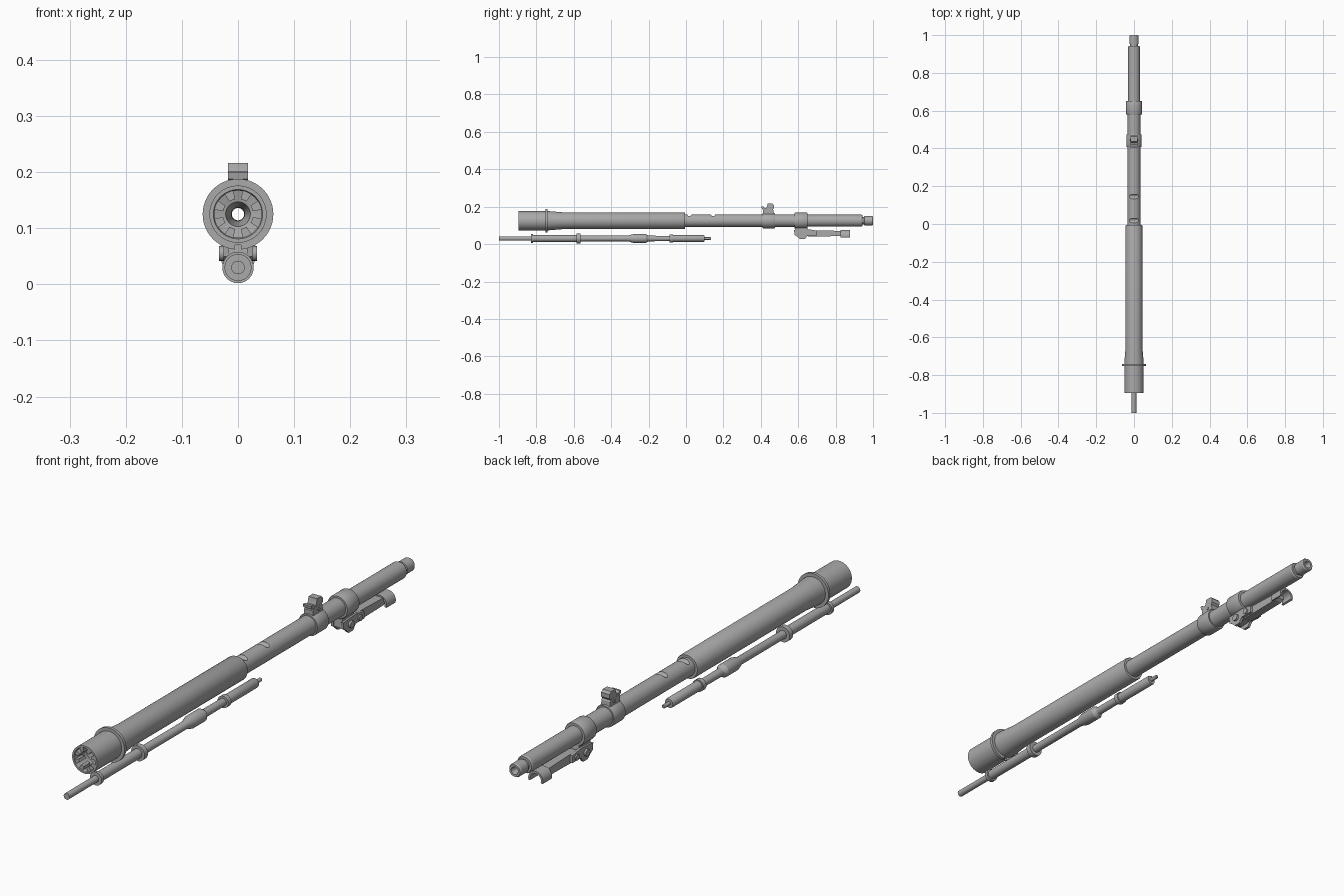
import bpy, bmesh, math
from mathutils import Vector

if "Cube" in bpy.data.objects:
    bpy.data.objects.remove(bpy.data.objects["Cube"])

steel = bpy.data.materials.new("grey steel")
steel.use_nodes = True
GREY = (0.4, 0.4, 0.4, 1)
steel.diffuse_color = GREY
steel.node_tree.nodes["Principled BSDF"].inputs["Base Color"].default_value = GREY

AXIS = 0.125   # height of the barrel axis
ROD = 0.03     # height of the rod axis


def finish(name, bm):
    bmesh.ops.remove_doubles(bm, verts=bm.verts, dist=1e-5)
    bmesh.ops.recalc_face_normals(bm, faces=bm.faces)
    me = bpy.data.meshes.new(name)
    bm.to_mesh(me)
    bm.free()
    ob = bpy.data.objects.new(name, me)
    bpy.context.collection.objects.link(ob)
    me.materials.append(steel)
    return ob


def lathe(name, profile, z, closed=False, seg=48):
    """Revolve (y, radius) points round a line along y at height z."""
    bm = bmesh.new()
    rings = []
    for y, r in profile:
        angles = [2 * math.pi * i / seg for i in range(seg)]
        rings.append([bm.verts.new((r * math.sin(a), y, z + r * math.cos(a))) for a in angles])
    pairs = list(zip(rings, rings[1:]))
    if closed:
        pairs.append((rings[-1], rings[0]))
    for a, b in pairs:
        for i in range(seg):
            j = (i + 1) % seg
            bm.faces.new((a[i], a[j], b[j], b[i]))
    return finish(name, bm)


def prism(name, points, half, x=0):
    """Extrude a (y, z) outline across x."""
    bm = bmesh.new()
    face = bm.faces.new([bm.verts.new((x - half, y, z)) for y, z in points])
    new = bmesh.ops.extrude_face_region(bm, geom=[face])["geom"]
    verts = [v for v in new if isinstance(v, bmesh.types.BMVert)]
    bmesh.ops.translate(bm, verts=verts, vec=Vector((2 * half, 0, 0)))
    return finish(name, bm)


def disc(y, z, r, n=20):
    return [(y + r * math.cos(2 * math.pi * i / n), z + r * math.sin(2 * math.pi * i / n))
            for i in range(n)]


def rect(y0, y1, z0, z1):
    return [(y0, z0), (y1, z0), (y1, z1), (y0, z1)]


def cut(ob, cutter):
    mod = ob.modifiers.new("cut", "BOOLEAN")
    mod.operation, mod.solver, mod.object = "DIFFERENCE", "EXACT", cutter
    bpy.context.view_layer.objects.active = ob
    bpy.ops.object.modifier_apply(modifier=mod.name)
    bpy.data.objects.remove(cutter)


def sector(name, y0, y1, z, r0, r1, start, end, steps):
    """Curved block round y between two angles."""
    bm = bmesh.new()
    rows = []
    for i in range(steps + 1):
        a = start + (end - start) * i / steps
        rows.append([bm.verts.new((r * math.sin(a), y, z + r * math.cos(a)))
                     for y, r in ((y0, r0), (y1, r0), (y1, r1), (y0, r1))])
    for a, b in zip(rows, rows[1:]):
        for k in range(4):
            n = (k + 1) % 4
            bm.faces.new((a[k], a[n], b[n], b[k]))
    bm.faces.new(rows[0])
    bm.faces.new(rows[-1])
    return finish(name, bm)


# Hollow barrel: outside from breech to muzzle, then back along the bore
barrel = lathe("barrel", [
    (-0.895, 0.051), (-0.75, 0.051), (-0.74, 0.051), (-0.73, 0.051), (-0.66, 0.045),
    (-0.01, 0.045), (-0.005, 0.043), (-0.005, 0.034), (0.58, 0.034), (0.65, 0.032), (0.938, 0.032),
    (0.943, 0.029), (0.943, 0.02), (0.952, 0.02), (0.954, 0.025), (0.995, 0.025),
    (1.0, 0.022), (1.0, 0.014), (0.992, 0.011), (-0.77, 0.012), (-0.82, 0.022),
    (-0.825, 0.042), (-0.89, 0.042), (-0.895, 0.044)], AXIS, closed=True)

# Rounded notches across the top of the barrel
for y in (0.018, 0.145):
    cut(barrel, prism("notch_cutter", disc(y, 0.161, 0.012), 0.06))

# Locking teeth inside the breech
for i in range(8):
    a = math.radians(45 * i + 22.5)
    sector("breech_tooth", -0.892, -0.855, AXIS, 0.027, 0.043, a - 0.2, a + 0.2, 3)

# Breech flange with a key slot underneath
flange = lathe("breech_flange", [(-0.752, 0.05), (-0.752, 0.063), (-0.741, 0.063), (-0.741, 0.05)],
               AXIS, closed=True)
cut(flange, prism("slot_cutter", rect(-0.77, -0.72, 0.055, 0.07), 0.005))

# Sight block: collar, tower with scooped front, cross pin
lathe("sight_collar", [(0.408, 0.033), (0.408, 0.039), (0.413, 0.041), (0.47, 0.041),
                       (0.475, 0.039), (0.475, 0.033)], AXIS, closed=True)
prism("sight_base", [(0.412, 0.14), (0.472, 0.14), (0.468, 0.18), (0.462, 0.188), (0.418, 0.188),
                     (0.412, 0.18)], 0.018)
prism("sight_head", [(0.42, 0.18), (0.406, 0.188), (0.404, 0.2), (0.412, 0.201), (0.42, 0.194),
                     (0.43, 0.194), (0.434, 0.204), (0.436, 0.216), (0.462, 0.216), (0.47, 0.208),
                     (0.47, 0.192), (0.46, 0.18)], 0.0175)
prism("sight_pin", disc(0.445, 0.175, 0.006), 0.021)

# Lower mount band and bracket
lathe("mount_band", [(0.58, 0.03), (0.58, 0.041), (0.584, 0.043), (0.646, 0.043),
                     (0.65, 0.041), (0.65, 0.03)], AXIS, closed=True)
prism("mount_bracket", [(0.585, 0.1), (0.582, 0.05), (0.6, 0.04), (0.65, 0.045), (0.655, 0.07),
                        (0.645, 0.1)], 0.018)
for side in (-1, 1):
    prism("bracket_ear", [(0.578, 0.075), (0.58, 0.05), (0.595, 0.04), (0.61, 0.026),
                          (0.635, 0.026), (0.65, 0.045), (0.70, 0.045), (0.70, 0.072),
                          (0.65, 0.08)], 0.005, side * 0.021)
    prism("pivot_boss", disc(0.62, 0.055, 0.013), 0.004, side * 0.03)
    prism("arm_rivet", disc(0.675, 0.058, 0.011), 0.003, side * 0.028)

# Swinging arm with an open clip at its end
prism("swing_arm", [(0.64, 0.045), (0.66, 0.04), (0.83, 0.043), (0.84, 0.05), (0.84, 0.07),
                    (0.70, 0.074), (0.65, 0.072)], 0.016)
sector("arm_clip", 0.825, 0.878, 0.046, 0.022, 0.03, -1.9, 1.9, 20)

# Stepped rod under the barrel
lathe("lower_rod", [
    (-1.0, 0), (-1.0, 0.012), (-0.83, 0.012), (-0.83, 0.024), (-0.817, 0.024), (-0.817, 0.018),
    (-0.585, 0.018), (-0.585, 0.028), (-0.565, 0.028), (-0.565, 0.015), (-0.31, 0.015),
    (-0.28, 0.024), (-0.215, 0.024), (-0.2, 0.015), (-0.088, 0.014), (-0.088, 0.022),
    (-0.07, 0.022), (-0.07, 0.018), (0.095, 0.018), (0.1, 0.016), (0.1, 0.007),
    (0.13, 0.007), (0.133, 0.005), (0.133, 0)], ROD, seg=32)

# Smooth the round parts while keeping hard edges
bpy.ops.object.select_all(action="DESELECT")
for ob in bpy.context.scene.objects:
    if ob.type == "MESH":
        ob.select_set(True)
        bpy.context.view_layer.objects.active = ob
bpy.ops.object.shade_smooth_by_angle(angle=math.radians(30))
